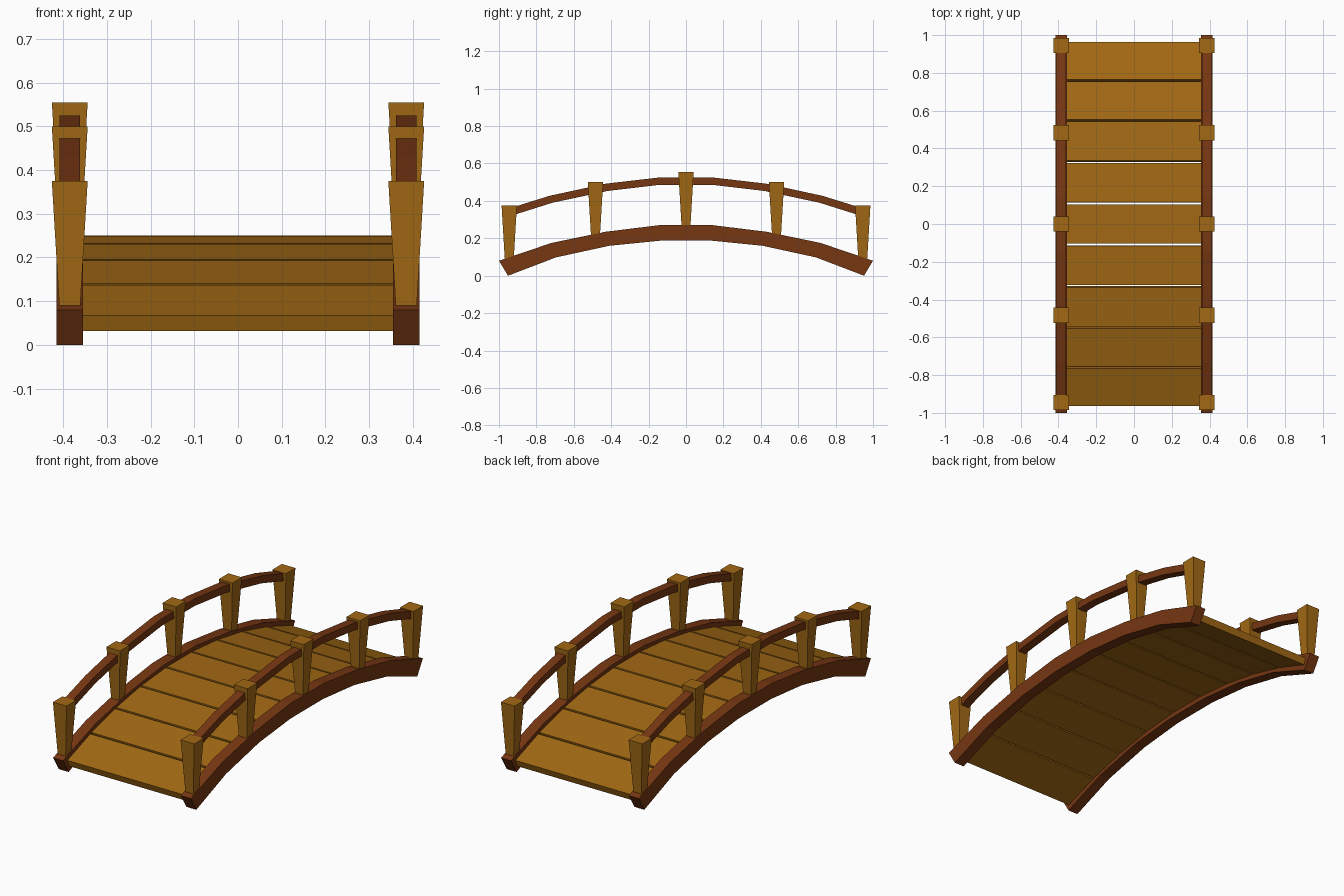
import bpy, bmesh, math
from mathutils import Matrix, Vector

if "Cube" in bpy.data.objects:
    bpy.data.objects.remove(bpy.data.objects["Cube"])


def material(name, rgb):
    m = bpy.data.materials.new(name)
    m.diffuse_color = (*rgb, 1)
    m.use_nodes = True
    m.node_tree.nodes["Principled BSDF"].inputs["Base Color"].default_value = m.diffuse_color
    return m


LIGHT = material("golden_wood", (0.36, 0.14, 0.007))
DARK = material("dark_red_wood", (0.185, 0.038, 0.006))


def finish(bm, name, mat):
    bmesh.ops.recalc_face_normals(bm, faces=bm.faces)
    me = bpy.data.meshes.new(name)
    bm.to_mesh(me)
    bm.free()
    me.materials.append(mat)
    ob = bpy.data.objects.new(name, me)
    bpy.context.collection.objects.link(ob)
    return ob


def arched_bar(name, x0, x1, top, bottom):
    """Sweep a rectangular section along a half profile mirrored in y."""
    def full(half):
        return [(-y, z) for y, z in reversed(half)] + half
    bm = bmesh.new()
    rings = []
    for (yt, zt), (yb, zb) in zip(full(top), full(bottom)):
        rings.append([bm.verts.new(p) for p in
                      ((x0, yt, zt), (x1, yt, zt), (x1, yb, zb), (x0, yb, zb))])
    for a, b in zip(rings, rings[1:]):
        for i in range(4):
            j = (i + 1) % 4
            bm.faces.new((a[i], a[j], b[j], b[i]))
    bm.faces.new(rings[0])
    bm.faces.new(rings[-1])
    return finish(bm, name, DARK)


def tapered_post(name, x, y, z0, z1):
    bm = bmesh.new()
    bmesh.ops.create_cube(bm, size=2)
    for v in bm.verts:
        up = v.co.z > 0
        h = 0.041 if up else 0.024
        v.co = (x + v.co.x * h, y + v.co.y * h, z1 if up else z0)
    return finish(bm, name, LIGHT)


beam_top = [(0.145, 0.27), (0.43, 0.235), (0.72, 0.175), (1.0, 0.08)]
beam_bottom = [(0.14, 0.187), (0.41, 0.16), (0.695, 0.098), (0.952, 0.0)]
rail_top = [(0.145, 0.525), (0.43, 0.492), (0.73, 0.427), (0.945, 0.36)]
rail_bottom = [(0.14, 0.486), (0.42, 0.453), (0.715, 0.39), (0.93, 0.322)]

for side, s in (("left", -1), ("right", 1)):
    # Side beams and handrails
    arched_bar(side + "_beam", s * 0.355, s * 0.415, beam_top, beam_bottom)
    arched_bar(side + "_handrail", s * 0.361, s * 0.409, rail_top, rail_bottom)
    # Flared posts
    for i, (y, z1) in enumerate([(-0.945, 0.375), (-0.484, 0.5), (0, 0.555),
                                 (0.484, 0.5), (0.945, 0.375)]):
        tapered_post(f"{side}_post_{i + 1}", s * 0.385, y, z1 - 0.285, z1)

# Deck planks laid along an arc
R, CROWN, THICK = 2.6, 0.25, 0.038
for i in range(9):
    a = (i - 4) * 0.0847
    bm = bmesh.new()
    bmesh.ops.create_cube(bm, size=1)
    centre = Vector((0, R * math.sin(a), CROWN - R + R * math.cos(a)))
    bm.transform(Matrix.Translation(centre) @ Matrix.Rotation(-a, 4, 'X')
                 @ Matrix.Translation((0, 0, -THICK / 2))
                 @ Matrix.Diagonal((0.714, 0.209, THICK, 1)))
    finish(bm, f"deck_plank_{i + 1}", LIGHT)
